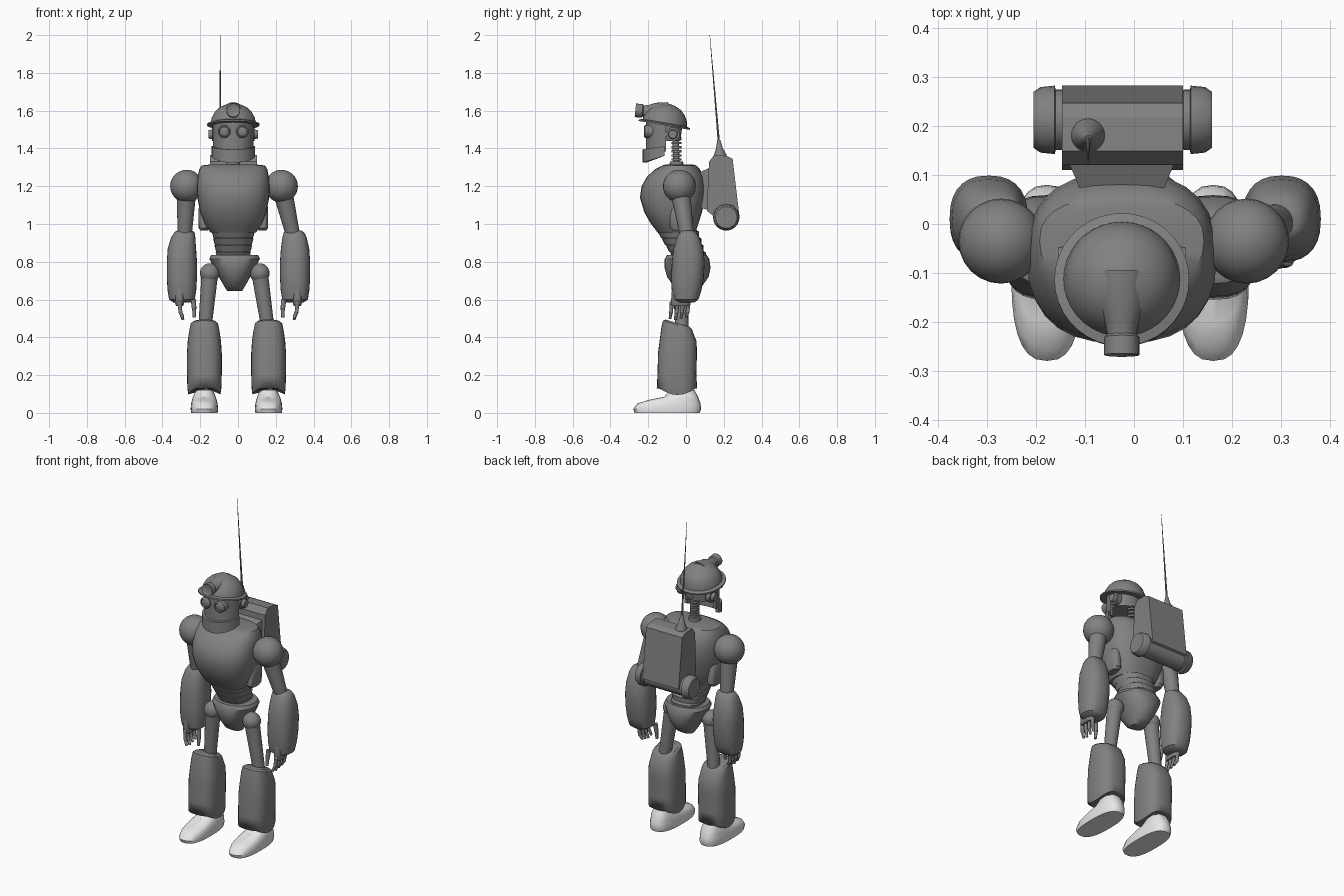
import bpy, bmesh, math
from mathutils import Vector

default = bpy.data.objects.get("Cube")
if default:
    bpy.data.objects.remove(default)


def material(name, value):
    mat = bpy.data.materials.new(name)
    mat.use_nodes = True
    color = (value, value, value, 1)
    mat.diffuse_color = color
    mat.node_tree.nodes["Principled BSDF"].inputs["Base Color"].default_value = color
    return mat


GREY = material("dull_grey", .22)
PALE = material("pale_shoe", .8)
MID = -.025  # centre line of the body


def finish(name, bm, mat=GREY, smooth=True):
    bmesh.ops.recalc_face_normals(bm, faces=bm.faces)
    mesh = bpy.data.meshes.new(name)
    bm.to_mesh(mesh)
    bm.free()
    mesh.materials.append(mat)
    obj = bpy.data.objects.new(name, mesh)
    bpy.context.collection.objects.link(obj)
    if smooth:
        bpy.ops.object.select_all(action='DESELECT')
        obj.select_set(True)
        bpy.context.view_layer.objects.active = obj
        bpy.ops.object.shade_smooth_by_angle(angle=math.radians(38))
    return obj


def skin(name, rings, mat=GREY, smooth=True):
    """Bridge equal point rings and close both ends."""
    bm = bmesh.new()
    loops = [[bm.verts.new(p) for p in ring] for ring in rings]
    count = len(loops[0])
    for low, high in zip(loops, loops[1:]):
        for i in range(count):
            j = (i + 1) % count
            bm.faces.new((low[i], low[j], high[j], high[i]))
    bm.faces.new(loops[0])
    bm.faces.new(loops[-1])
    return finish(name, bm, mat, smooth)


def loft(name, cx, rows, power=2, mat=GREY, sides=28):
    """Stack rounded outlines; each row is z, x shift, y centre, x radius, y radius."""
    def bend(value):
        return math.copysign(abs(value) ** (2 / power), value)
    rings = []
    for z, dx, cy, rx, ry in rows:
        turn = [math.tau * i / sides for i in range(sides)]
        rings.append([(cx + dx + rx * bend(math.cos(a)), cy + ry * bend(math.sin(a)), z) for a in turn])
    return skin(name, rings, mat)


def lathe(name, start, end, profile, sides=24, mat=GREY):
    """Turn a profile of (fraction, radius) about the line from start to end."""
    start, end = Vector(start), Vector(end)
    axis = end - start
    turn = axis.to_track_quat('Z', 'Y')
    rings = []
    for t, r in profile:
        rings.append([start + axis * t + turn @ Vector((r * math.cos(math.tau * i / sides),
                      r * math.sin(math.tau * i / sides), 0)) for i in range(sides)])
    return skin(name, rings, mat)


def rod(name, start, end, r0, r1, sides=16):
    return lathe(name, start, end, [(0, r0), (1, r1)], sides)


def ball(name, center, radius):
    bm = bmesh.new()
    bmesh.ops.create_uvsphere(bm, u_segments=24, v_segments=14, radius=radius)
    bmesh.ops.translate(bm, verts=bm.verts, vec=center)
    return finish(name, bm)


def arc(name, cy, outer, inner, bottom, top, lift):
    """Half ring wrapped round the front, its lower rim rising to the rear by lift."""
    rings = []
    for i in range(17):
        a = math.pi * (1 + i / 16)
        rise = lift * (1 + math.sin(a))
        rings.append([(MID + r * math.cos(a), cy + r * math.sin(a), z)
                      for r, z in ((outer, bottom + rise), (outer, top + rise / 2),
                                   (inner, top + rise / 2), (inner, bottom + rise))])
    return skin(name, rings)


# Head: skull, face shell, jaw and neck
loft("skull", MID, [(1.44, 0, -.11, .09, .08), (1.55, 0, -.11, .1, .095)])
arc("face_shell", -.105, .107, .09, 1.385, 1.55, 0)
arc("jaw", -.115, .115, .095, 1.325, 1.395, .035)
rod("neck", (MID, -.05, 1.28), (MID, -.055, 1.46), .017, .017)
for i in range(6):
    z = 1.335 + i * .022
    rod("neck_disc", (MID, -.05, z), (MID, -.05, z + .012), .027, .027)
rod("neck_base", (MID, -.05, 1.29), (MID, -.05, 1.33), .04, .035)
for side in (-1, 1):
    eye_x = MID + side * .048
    lathe("eye", (eye_x, -.16, 1.49), (eye_x, -.222, 1.49),
          [(0, .034), (.9, .034), (1, .027), (.92, .024), (1, .01)])
    lathe("ear", (MID + side * .085, -.07, 1.475), (MID + side * .13, -.07, 1.475),
          [(0, .036), (.6, .036), (.6, .026), (1, .022)])

# Helmet, tipped back, with its lamp
lathe("helmet", (MID, -.115, 1.522), (MID, -.095, 1.638),
      [(0, .128), (.0, .138), (.07, .138), (.12, .119), (.35, .114), (.6, .098),
       (.8, .074), (.94, .04), (1, .004)], 36)
lathe("helmet_lamp", (MID, -.268, 1.602), (MID, -.1, 1.585),
      [(.03, .028), (0, .036), (.22, .036), (.25, .03), (.4, .035), (.6, .05), (1, .06)])

# Torso, waist bands and pelvis
loft("torso", MID, [(.955, 0, -.05, .12, .1), (1, 0, -.06, .152, .125), (1.06, 0, -.068, .175, .152),
                    (1.14, 0, -.07, .19, .174), (1.2, 0, -.065, .194, .17), (1.25, 0, -.055, .188, .152),
                    (1.29, 0, -.045, .18, .118), (1.31, 0, -.035, .168, .09), (1.315, 0, -.035, .12, .07)], 2.5)
for side in (-1, 1):
    loft("side_pad", MID + side * .155, [(.965, 0, -.03, .02, .04), (.98, 0, -.03, .028, .055),
                                         (1.08, 0, -.03, .03, .055), (1.1, 0, -.03, .02, .04)], 3)
for i in range(4):
    z, y = .925 - i * .037, -.04 + i * .017
    half, deep = .114 - i * .007, .11 - i * .005
    loft("waist_band", MID, [(z, 0, y + .008, half - .01, deep - .01), (z + .034, 0, y, half, deep),
                             (z + .044, 0, y, half - .015, deep - .015)], 2.4)
loft("pelvis", -.018, [(.645, 0, .01, .04, .035), (.67, 0, .01, .055, .075), (.72, 0, .01, .083, .11),
                       (.77, 0, .008, .11, .122), (.815, 0, .005, .134, .118), (.835, 0, .005, .125, .105)], 2.2)

# Legs
for side in (-1, 1):
    hip = Vector((-.017 + side * .132, -.03, .74))
    leg_x = -.008 + side * .17
    ball("hip_joint", hip, .052)
    rod("thigh", hip, (leg_x, -.02, .42), .044, .034, 20)
    shin = loft("shin", leg_x, [(.085, 0, -.045, .085, .1), (.13, 0, -.048, .09, .107),
                                (.2, 0, -.048, .092, .103), (.32, 0, -.045, .092, .103),
                                (.38, 0, -.042, .088, .098), (.43, 0, -.042, .081, .088),
                                (.465, 0, -.045, .074, .077), (.475, 0, -.045, .062, .064)], 2.7)
    for v in shin.data.vertices:  # scalloped hem, top edge sloping to the rear
        if v.co.z < .1:
            v.co.z += 4 * (v.co.y + .045) ** 2 + .01
        elif v.co.z > .4:
            v.co.z -= (v.co.y + .045) * .3
    rod("ankle", (leg_x, -.02, .08), (leg_x, -.03, .2), .045, .05)
    loft("shoe", leg_x, [(0, 0, -.1, .07, .172), (.02, 0, -.1, .073, .18), (.05, 0, -.09, .07, .167),
                         (.068, 0, -.065, .066, .135), (.085, 0, -.025, .06, .09),
                         (.12, 0, -.02, .046, .065)], 2.6, PALE)

# Arms: the two hang at slightly different angles
for side, shoulder_x, elbow_x, wrist_x in ((-1, -.272, -.283, -.297), (1, .23, .296, .302)):
    shoulder = (shoulder_x, -.035, 1.2)
    ball("shoulder_joint", shoulder, .087)
    rod("upper_arm", shoulder, (elbow_x, .008, .92), .054, .036, 20)
    lean = wrist_x - elbow_x
    loft("forearm", elbow_x, [(.585, lean, 0, .045, .045), (.6, lean, 0, .068, .066),
                              (.65, lean, .003, .076, .079), (.72, lean, .008, .08, .086),
                              (.8, lean, .012, .08, .087), (.87, lean, .012, .075, .079),
                              (.93, lean / 2, .012, .064, .059), (.957, 0, .01, .053, .043),
                              (.965, 0, .01, .038, .03)], 2.4)
    # Hand: four fingers in a row on the outside, thumb on the inside
    hand_x = wrist_x + side * .012
    loft("palm", hand_x, [(.565, 0, -.03, .018, .045), (.58, 0, -.03, .024, .05),
                          (.65, 0, -.025, .026, .05)], 3)
    for i in range(4):
        y = -.075 + i * .029
        knuckle = Vector((hand_x, y, .58))
        middle = knuckle + Vector((-side * .004, -.004, -.045))
        tip = middle + Vector((-side * .014, -.006, -.042 + abs(i - 1) * .006))
        ball("knuckle", knuckle, .013)
        rod("finger_base", knuckle, middle, .011, .01, 10)
        ball("finger_joint", middle, .011)
        rod("finger_tip", middle, tip, .01, .007, 10)
    thumb = Vector((wrist_x - side * .06, -.045, .6))
    thumb_mid = thumb + Vector((-side * .005, -.005, -.05))
    rod("thumb_base", thumb, thumb_mid, .014, .012, 10)
    rod("thumb_tip", thumb_mid, thumb_mid + Vector((0, -.005, -.045)), .011, .008, 10)

# Backpack: slanted case, mount, bottom canister and antenna
case = [(.11, 1.07), (.122, 1.33), (.149, 1.365), (.218, 1.36), (.247, 1.345), (.283, 1.04), (.2, 1.0)]
skin("backpack", [[(x, y, z) for y, z in case] for x in (-.147, .1)], GREY, False)
skin("backpack_mount", [[(MID + sx * half, y, z) for sx, z in ((-1, low), (1, low), (1, high), (-1, high))]
                        for y, half, low, high in ((.03, .075, 1.12, 1.25), (.065, .083, 1.09, 1.27),
                                                   (.13, .11, 1.07, 1.3))], GREY, False)
lathe("canister", (-.206, .213, 1.035), (.16, .213, 1.035),
      [(0, .057), (.04, .067), (.12, .07), (.125, .062), (.16, .062), (.165, .058), (.835, .058),
       (.84, .062), (.875, .062), (.88, .07), (.96, .067), (1, .057)])
lathe("antenna_base", (-.094, .182, 1.345), (-.094, .173, 1.445),
      [(0, .036), (.2, .034), (.55, .018), (1, .008)])
rod("antenna", (-.094, .174, 1.43), (-.094, .126, 2), .006, .001, 8)
